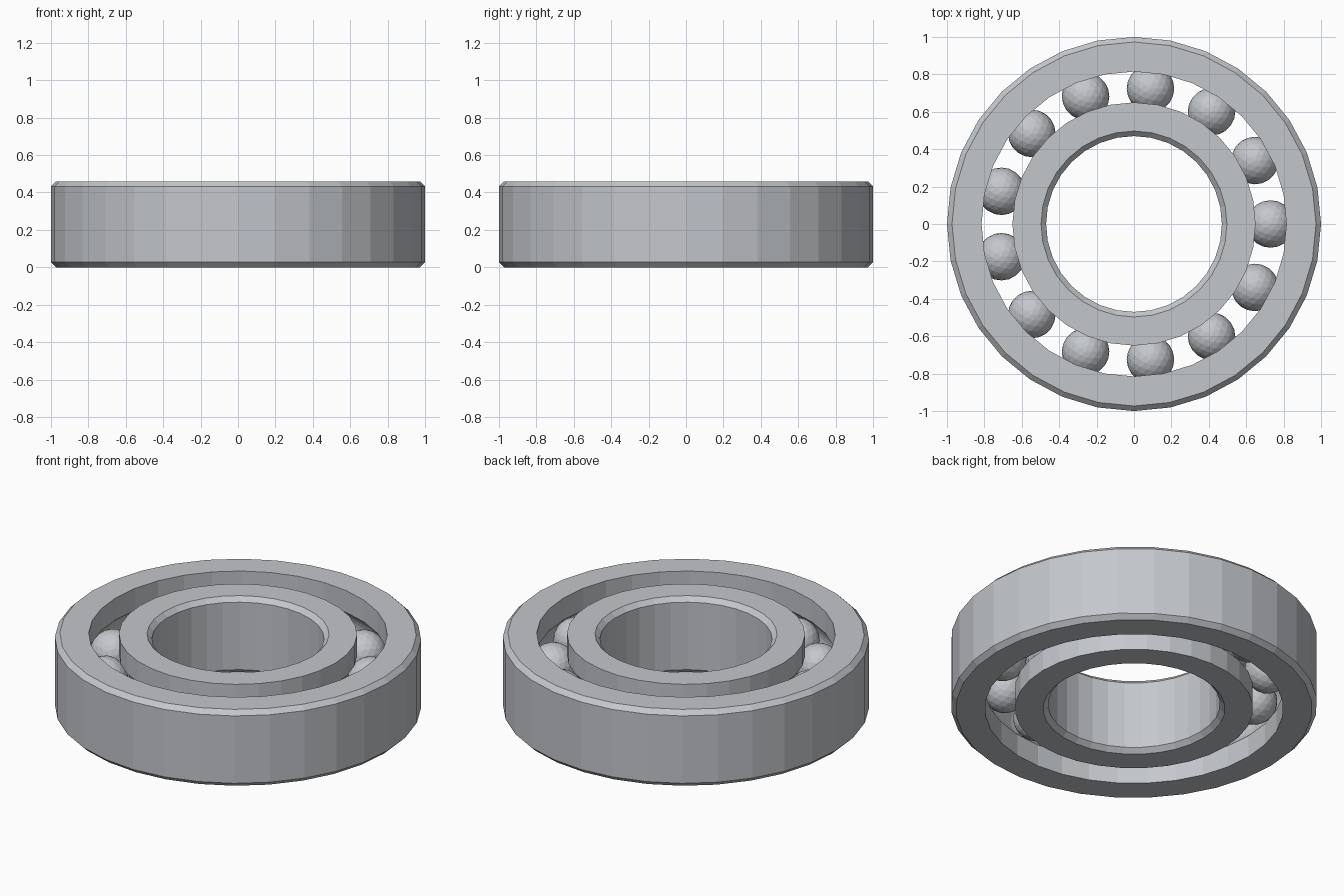
import bpy
import bmesh
import math

cube = bpy.data.objects.get("Cube")
if cube:
    bpy.data.objects.remove(cube, do_unlink=True)

HEIGHT = 0.46
CHAMFER = 0.027
SIDES = 32
PITCH = 0.73          # radius of the circle of ball centres
BALL = 0.127
BALL_COUNT = 13

steel = bpy.data.materials.new("steel_grey")
STEEL_COLOUR = (0.55, 0.57, 0.60, 1)
steel.diffuse_color = STEEL_COLOUR
steel.use_nodes = True
steel.node_tree.nodes["Principled BSDF"].inputs["Base Color"].default_value = STEEL_COLOUR


def add_object(name, bm):
    mesh = bpy.data.meshes.new(name)
    bm.to_mesh(mesh)
    bm.free()
    mesh.materials.append(steel)
    obj = bpy.data.objects.new(name, mesh)
    bpy.context.collection.objects.link(obj)
    return obj


def race_profile(plain_radius, race_radius):
    """Closed (radius, z) section: chamfered plain side, grooved race side."""
    out = 1 if plain_radius > race_radius else -1
    inset = plain_radius - out * CHAMFER
    points = [(race_radius, 0), (inset, 0), (plain_radius, CHAMFER),
              (plain_radius, HEIGHT - CHAMFER), (inset, HEIGHT), (race_radius, HEIGHT)]
    # ball groove, an arc around the pitch circle
    groove = BALL + 0.003
    limit = math.acos(abs(race_radius - PITCH) / groove)
    steps = 8
    for i in range(steps + 1):
        a = limit * (1 - 2 * i / steps)
        points.append((PITCH + out * groove * math.cos(a),
                       HEIGHT / 2 + groove * math.sin(a)))
    return points


def lathe(name, profile):
    bm = bmesh.new()
    rings = []
    for s in range(SIDES):
        a = math.tau * s / SIDES
        rings.append([bm.verts.new((r * math.cos(a), r * math.sin(a), z))
                      for r, z in profile])
    n = len(profile)
    for s in range(SIDES):
        here, there = rings[s], rings[(s + 1) % SIDES]
        for i in range(n):
            j = (i + 1) % n
            bm.faces.new((here[i], there[i], there[j], here[j]))
    bmesh.ops.recalc_face_normals(bm, faces=bm.faces)
    return add_object(name, bm)


# Outer and inner rings
lathe("outer_ring", race_profile(1.0, 0.815))
lathe("inner_ring", race_profile(0.47, 0.65))

# Balls, evenly spaced in the race
for k in range(BALL_COUNT):
    angle = math.tau * k / BALL_COUNT
    bm = bmesh.new()
    bmesh.ops.create_icosphere(bm, subdivisions=3, radius=BALL)
    ball = add_object(f"ball_{k + 1}", bm)
    ball.location = (PITCH * math.cos(angle), PITCH * math.sin(angle), HEIGHT / 2)
